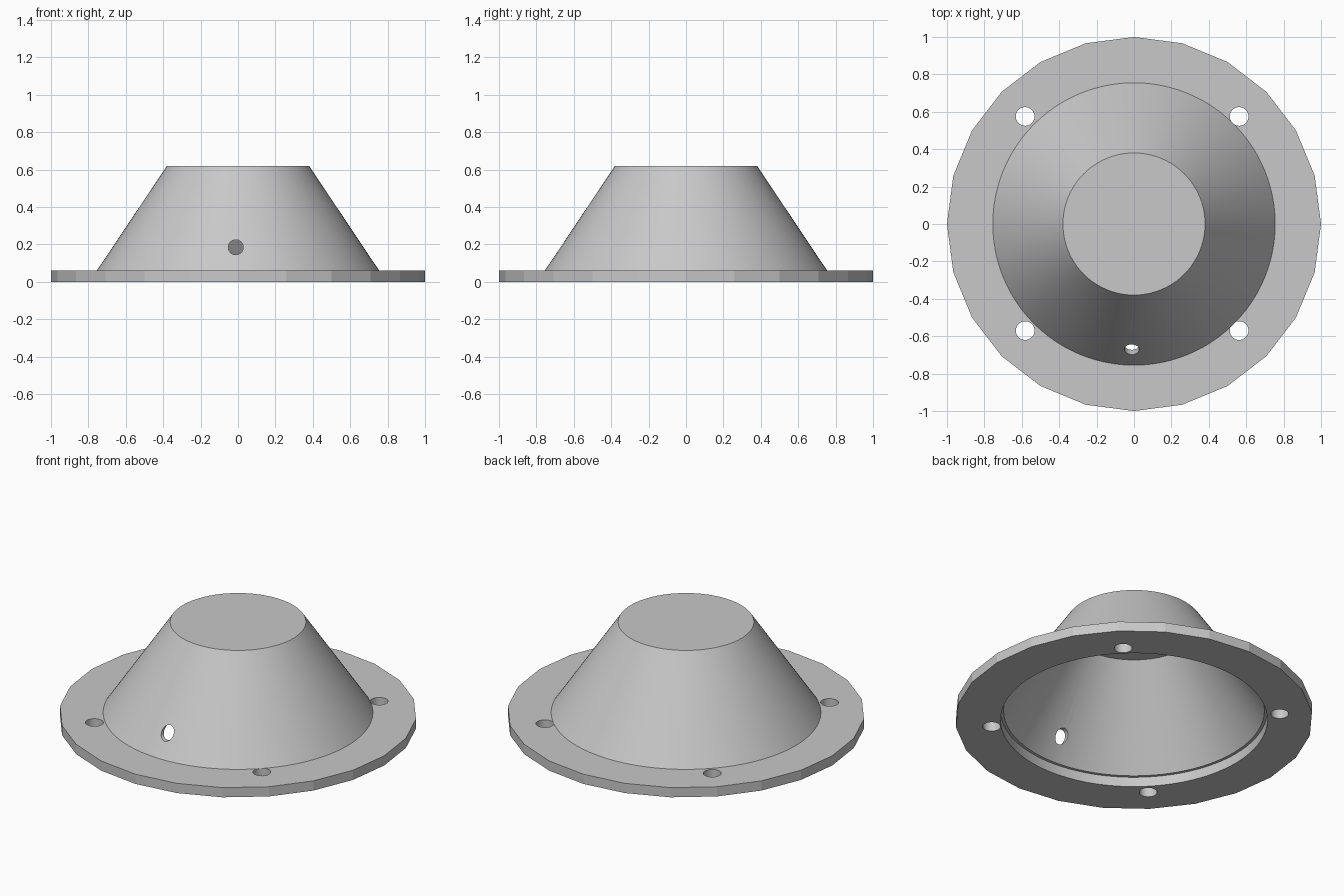
import bpy
import bmesh
import math

cube = bpy.data.objects.get("Cube")
if cube:
    bpy.data.objects.remove(cube, do_unlink=True)

FLANGE_TOP = 0.06
HEIGHT = 0.62
HOLE_RADIUS = 0.05

grey = bpy.data.materials.new("plain grey")
grey.use_nodes = True
grey.diffuse_color = (0.58, 0.58, 0.58, 1)
grey.node_tree.nodes["Principled BSDF"].inputs["Base Color"].default_value = grey.diffuse_color


def cylinder(name, radius, depth, location, sides, rotation=(0, 0, 0)):
    bpy.ops.mesh.primitive_cylinder_add(vertices=sides, radius=radius, depth=depth,
                                        location=location, rotation=rotation)
    obj = bpy.context.object
    obj.name = name
    return obj


def cut(target, cutter):
    cutter.hide_render = True
    mod = target.modifiers.new("cut", "BOOLEAN")
    mod.operation = "DIFFERENCE"
    mod.solver = "EXACT"
    mod.object = cutter
    bpy.context.view_layer.objects.active = target
    bpy.ops.object.modifier_apply(modifier=mod.name)
    bpy.data.objects.remove(cutter, do_unlink=True)


def finish(obj):
    obj.data.materials.clear()
    obj.data.materials.append(grey)
    bpy.ops.object.select_all(action="DESELECT")
    obj.select_set(True)
    bpy.context.view_layer.objects.active = obj
    bpy.ops.object.shade_smooth_by_angle(angle=math.radians(10))


# Flange: a faceted plate with a round opening and four bolt holes
flange = cylinder("mounting_flange", 1, FLANGE_TOP, (0, 0, FLANGE_TOP / 2), 24)
cut(flange, cylinder("opening_cutter", 0.747, 1, (0, 0, 0), 96))
for x in (-0.582, 0.562):
    for y in (-0.57, 0.575):
        cut(flange, cylinder("bolt_cutter", HOLE_RADIUS, 1, (x, y, 0), 48))
finish(flange)

# Cone: a hollow shell spun from its wall profile, closed at the top
profile = [(0, HEIGHT), (0.38, HEIGHT), (0.755, FLANGE_TOP),
           (0.73, FLANGE_TOP), (0.368, HEIGHT - 0.02), (0, HEIGHT - 0.02)]
mesh = bpy.data.meshes.new("cone_shell")
cone = bpy.data.objects.new("cone_shell", mesh)
bpy.context.collection.objects.link(cone)
bm = bmesh.new()
points = [bm.verts.new((r, 0, z)) for r, z in profile]
edges = [bm.edges.new(pair) for pair in zip(points, points[1:])]
bmesh.ops.spin(bm, geom=points + edges, cent=(0, 0, 0), axis=(0, 0, 1),
               angle=math.tau, steps=96, use_duplicate=False)
bmesh.ops.remove_doubles(bm, verts=bm.verts, dist=0.0001)
bmesh.ops.recalc_face_normals(bm, faces=bm.faces)
bm.to_mesh(mesh)
bm.free()

# Cable hole through the front wall
cut(cone, cylinder("cable_cutter", 0.04, 0.6, (-0.012, -0.7, 0.185), 48, (math.pi / 2, 0, 0)))
finish(cone)
